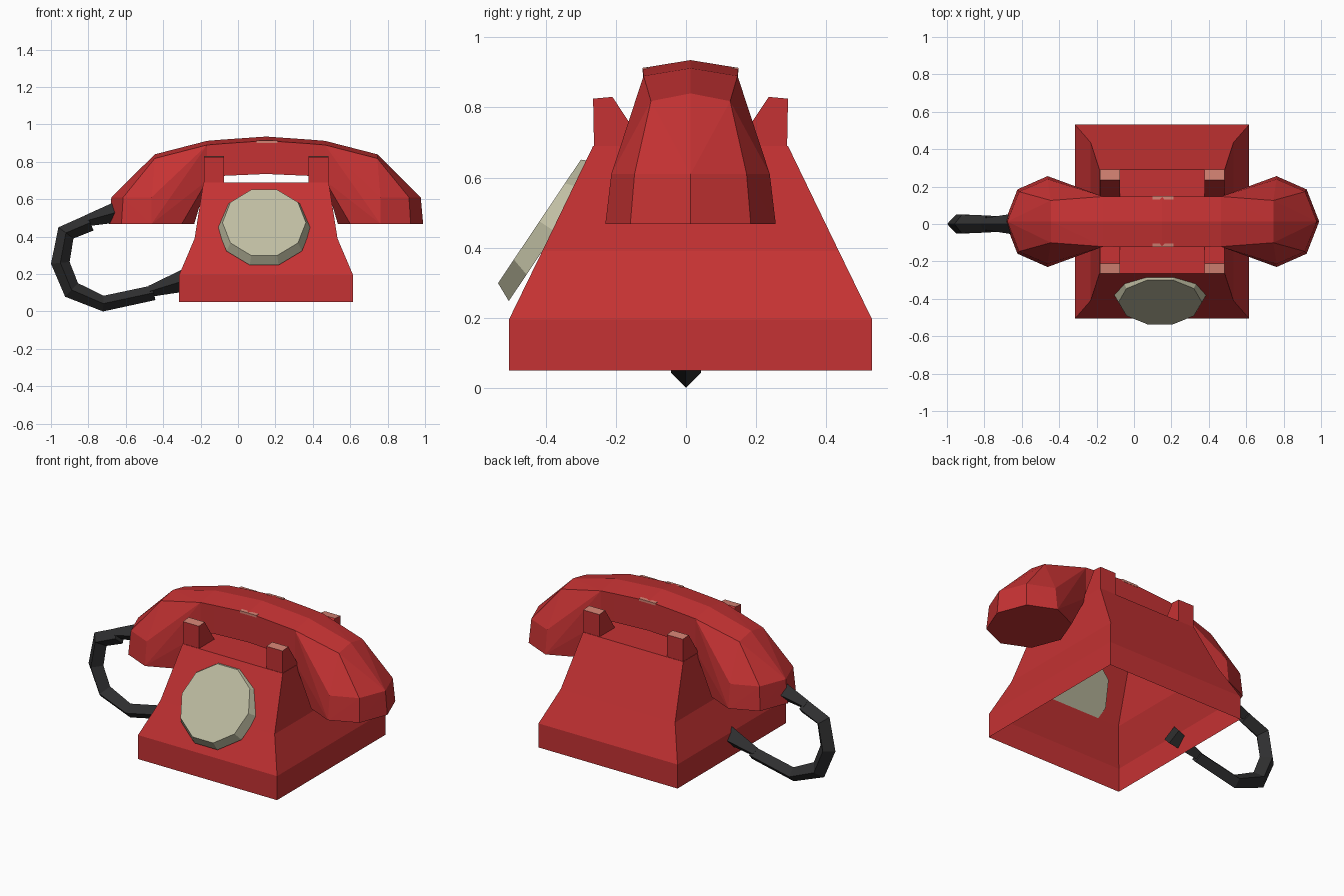
import bpy, bmesh, math
from mathutils import Vector

if "Cube" in bpy.data.objects:
    bpy.data.objects.remove(bpy.data.objects["Cube"])

CX, CY = 0.15, 0.013          # centre of the telephone body


def material(name, rgb):
    m = bpy.data.materials.new(name)
    m.diffuse_color = (*rgb, 1)
    m.use_nodes = True
    m.node_tree.nodes["Principled BSDF"].inputs["Base Color"].default_value = m.diffuse_color
    return m


RED = material("red shell", (0.56, 0.032, 0.033))
PINK = material("pale highlight", (0.65, 0.22, 0.17))
BEIGE = material("beige dial", (0.52, 0.51, 0.36))
BLACK = material("black cord", (0.028, 0.028, 0.029))


def finish(name, bm, mat):
    bmesh.ops.recalc_face_normals(bm, faces=bm.faces[:])
    me = bpy.data.meshes.new(name)
    bm.to_mesh(me)
    bm.free()
    ob = bpy.data.objects.new(name, me)
    bpy.context.collection.objects.link(ob)
    me.materials.append(mat)
    return ob


def loft(name, rings, mat, start=True, end=True):
    """Skin equal-length rings of points, with optional end caps."""
    bm = bmesh.new()
    vs = [[bm.verts.new(p) for p in r] for r in rings]
    n = len(rings[0])
    for a, b in zip(vs, vs[1:]):
        for i in range(n):
            j = (i + 1) % n
            bm.faces.new((a[i], a[j], b[j], b[i]))
    if start:
        bm.faces.new(vs[0])
    if end:
        bm.faces.new(vs[-1])
    return finish(name, bm, mat)


# Body: stacked rectangles, open underneath
def rect(hx, hy, z):
    return [(CX + sx * hx, CY + sy * hy, z)
            for sx, sy in ((-1, -1), (1, -1), (1, 1), (-1, 1))]


loft("body", [rect(0.465, 0.518, 0.05), rect(0.465, 0.518, 0.195),
              rect(0.382, 0.423, 0.39), rect(0.335, 0.278, 0.69)], RED, start=False)

# Cradle prongs: one profile at four corners, with pale tips
prong = [(0.275, 0.67), (0.278, 0.825), (0.223, 0.83), (0.13, 0.69), (0.13, 0.67)]
for sx in (-1, 1):
    for sy in (-1, 1):
        ob = loft("cradle_prong", [[(CX + sx * x, CY + sy * y, z) for y, z in prong]
                                   for x in (0.226, 0.333)], RED)
        ob.data.materials.append(PINK)
        for f in ob.data.polygons:
            if f.normal.z > 0.9:
                f.material_index = 1


# Handset handle: offset from centre, half width, ridge height, underside height
def section(dx, hy, top, low):
    return [(CX + dx, CY + y, z) for y, z in
            ((0, top), (hy, top - 0.022), (hy, low), (-hy, low), (-hy, top - 0.022))]


half = [(0.595, 0.113, 0.84, 0.70), (0.315, 0.134, 0.912, 0.70), (0.23, 0.135, 0.919, 0.725)]
stations = [(-d, *r) for d, *r in half] + [(0, 0.135, 0.935, 0.735)] + \
           [(d, *r) for d, *r in reversed(half)]
loft("handset_handle", [section(*s) for s in stations], RED)

# Ear and mouth cups: octagons hulled onto the handle ends
for s, name in ((-1, "mouth_cup"), (1, "ear_cup")):
    pts = []
    for rx, ry, z in ((0.228, 0.243, 0.468), (0.215, 0.226, 0.61)):
        for k in range(8):
            a = k * math.pi / 4
            pts.append((CX + s * (0.612 + rx * math.cos(a)), CY + ry * math.sin(a), z))
    for d, *r in half[:2]:
        pts += section(s * d, *r)
    bm = bmesh.new()
    verts = [bm.verts.new(p) for p in pts]
    res = bmesh.ops.convex_hull(bm, input=verts)
    loose = [v for v in bm.verts if not v.link_faces]
    bmesh.ops.delete(bm, geom=loose, context='VERTS')
    finish(name, bm, RED)

# Small pale glints on the handle edges
for sy in (-1, 1):
    loft("handle_glint", [[(CX + x, CY + sy * y, z) for y, z in
                           ((0.117, 0.915), (0.137, 0.913), (0.137, 0.9), (0.117, 0.905))]
                          for x in (-0.05, 0.06)], PINK)

# Dial: tilted ten-sided disc, wider at the back
slope = Vector((0, 0.557, 0.83))


def dial_ring(y, z, r):
    c = Vector((0.14, y, z))
    return [c + Vector((r * math.cos(k * math.pi / 5), 0, 0))
            + slope * (r * math.sin(k * math.pi / 5)) for k in range(10)]


loft("dial", [dial_ring(-0.373, 0.445, 0.25), dial_ring(-0.418, 0.475, 0.223)], BEIGE)


# Cord: diamond section swept along a path in the xz plane
def tube(name, path, radii):
    rings = []
    for i, (p, r) in enumerate(zip(path, radii)):
        a, b = path[max(i - 1, 0)], path[min(i + 1, len(path) - 1)]
        t = Vector((b[0] - a[0], 0, b[1] - a[1])).normalized()
        n = Vector((-t.z, 0, t.x))
        c = Vector((p[0], 0, p[1]))
        side = Vector((0, r, 0))
        rings.append([c + n * r, c + side, c - n * r, c - side])
    loft(name, rings, BLACK)


cord = [(-0.79, 0.475), (-0.92, 0.42), (-0.95, 0.26), (-0.89, 0.115),
        (-0.72, 0.042), (-0.45, 0.10)]
tube("cord", cord, [0.046, 0.05, 0.05, 0.05, 0.042, 0.028 + 0.012])
tube("handset_cord_plug", [(-0.81, 0.485), (-0.65, 0.53)], [0.03, 0.055])
tube("body_cord_plug", [(-0.47, 0.108), (-0.27, 0.17)], [0.03, 0.062])
